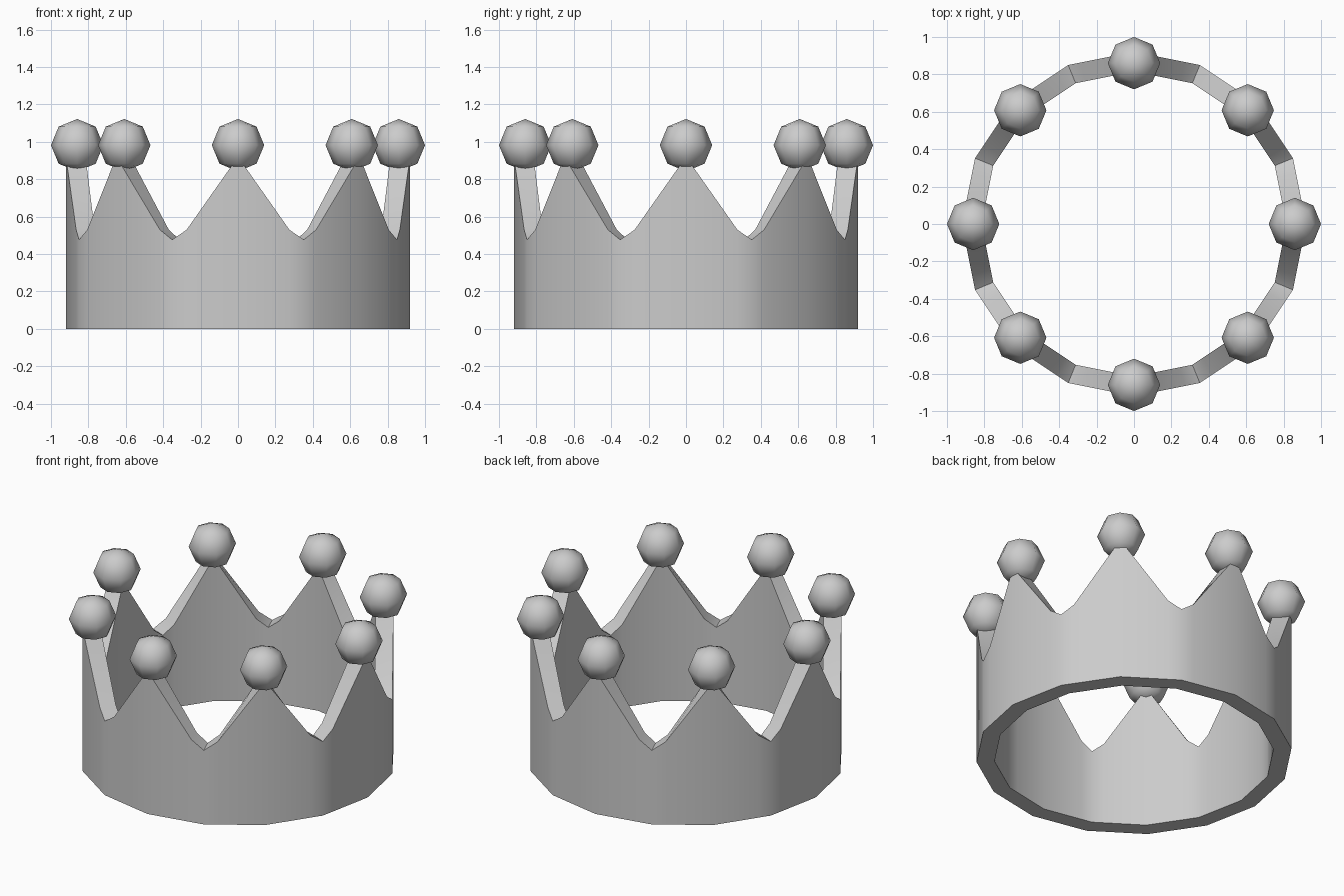
import bpy, bmesh
from math import sin, cos, pi
from mathutils import Vector

cube = bpy.data.objects.get("Cube")
if cube:
    bpy.data.objects.remove(cube, do_unlink=True)

SIDES = 16
OUTER, INNER = 0.92, 0.815
PEAK, SHOULDER, VALLEY = 0.92, 0.53, 0.476
SHOULDER_AT = 0.78          # fraction of a facet from peak to valley
BALL_RING, BALL_R, BALL_Z = 0.86, 0.14, 0.982

grey = bpy.data.materials.new("light_grey")
grey.use_nodes = True
colour = (0.6, 0.6, 0.6, 1)
grey.diffuse_color = colour
grey.node_tree.nodes["Principled BSDF"].inputs["Base Color"].default_value = colour


def finish(bm, name):
    bmesh.ops.recalc_face_normals(bm, faces=bm.faces)
    mesh = bpy.data.meshes.new(name)
    bm.to_mesh(mesh)
    bm.free()
    mesh.materials.append(grey)
    obj = bpy.data.objects.new(name, mesh)
    bpy.context.collection.objects.link(obj)
    return obj


def corner(i, radius):
    a = 2 * pi * i / SIDES
    return Vector((radius * cos(a), radius * sin(a), 0))


# Faceted band with eight points: even corners are peaks, odd ones valleys
bm = bmesh.new()
stations = []
for i in range(SIDES):
    peak = i % 2 == 0
    stations.append((i, 0, PEAK if peak else VALLEY))
    stations.append((i, SHOULDER_AT if peak else 1 - SHOULDER_AT, SHOULDER))

sections = []
for i, t, height in stations:
    out = corner(i, OUTER).lerp(corner(i + 1, OUTER), t)
    inn = corner(i, INNER).lerp(corner(i + 1, INNER), t)
    up = Vector((0, 0, height))
    sections.append([bm.verts.new(p) for p in (out, out + up, inn + up, inn)])

for n, a in enumerate(sections):
    b = sections[(n + 1) % len(sections)]
    for k in range(4):
        m = (k + 1) % 4
        bm.faces.new((a[k], b[k], b[m], a[m]))
band = finish(bm, "crown_band")
bpy.ops.object.select_all(action="DESELECT")
band.select_set(True)
bpy.context.view_layer.objects.active = band
bpy.ops.object.shade_smooth_by_angle(angle=pi / 6)

# A low-poly ball on each point
for i in range(8):
    bm = bmesh.new()
    bmesh.ops.create_uvsphere(bm, u_segments=8, v_segments=4, radius=BALL_R)
    for f in bm.faces:
        f.smooth = True
    ball = finish(bm, f"point_ball_{i + 1}")
    ball.location = corner(2 * i, BALL_RING) + Vector((0, 0, BALL_Z))
